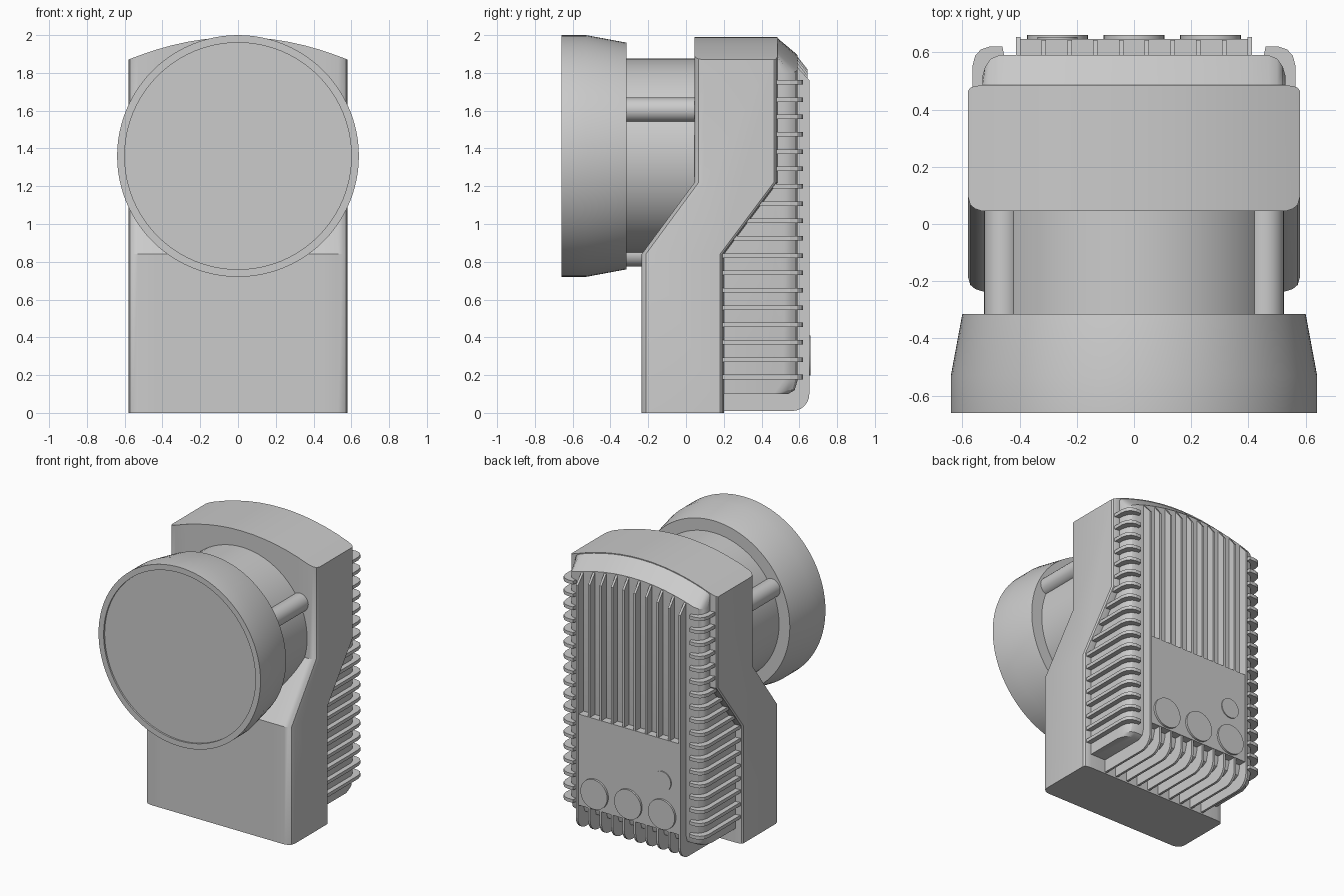
import bpy, bmesh
from math import sin, cos, pi, radians

cube = bpy.data.objects.get("Cube")
if cube:
    bpy.data.objects.remove(cube)

grey = bpy.data.materials.new("light grey")
grey.use_nodes = True
grey.diffuse_color = (0.6, 0.6, 0.6, 1)
grey.node_tree.nodes["Principled BSDF"].inputs["Base Color"].default_value = (0.6, 0.6, 0.6, 1)


def loft(name, rings, smooth=True):
    """Skin a list of equal-length point rings and cap both ends."""
    bm = bmesh.new()
    rows = [[bm.verts.new(p) for p in ring] for ring in rings]
    n = len(rows[0])
    for a, b in zip(rows, rows[1:]):
        for i in range(n):
            j = (i + 1) % n
            bm.faces.new((a[i], a[j], b[j], b[i]))
    bm.faces.new(rows[0])
    bm.faces.new(rows[-1])
    bmesh.ops.recalc_face_normals(bm, faces=bm.faces)
    mesh = bpy.data.meshes.new(name)
    bm.to_mesh(mesh)
    bm.free()
    mesh.materials.append(grey)
    obj = bpy.data.objects.new(name, mesh)
    bpy.context.collection.objects.link(obj)
    if smooth:
        bpy.ops.object.select_all(action='DESELECT')
        obj.select_set(True)
        bpy.context.view_layer.objects.active = obj
        bpy.ops.object.shade_smooth_by_angle(angle=radians(30))
    return obj


def lathe(name, profile, cx, cz, n):
    """Turn (radius, y) points about an axis along y."""
    return loft(name, [[(cx + r * cos(2 * pi * i / n), y, cz + r * sin(2 * pi * i / n))
                        for i in range(n)] for r, y in profile])


def arch(x):
    """Height of the curved top at x."""
    return 1.99 - 0.12 * (x / 0.58) ** 2


def stations(edge, inner):
    """Symmetric x positions: even steps inside, rounded corners outside."""
    mid = [(inner * i / 6, 0) for i in range(-6, 7)]
    return [(-x, d) for x, d in reversed(edge)] + mid + edge


# Front housing: stepped side profile with arched top and rounded corners
rings = []
for x, d in stations([(0.555, 0.008), (0.572, 0.022), (0.58, 0.05)], 0.53):
    f, b, t = d, d * 0.4, arch(x)
    rings.append([(x, y, z) for y, z in (
        (-0.235 + f, 0), (-0.235 + f, 0.84), (0.045 + f, 1.22), (0.045 + f, t),
        (0.485 - b, t), (0.485 - b, 1.22), (0.2 - b, 0.84), (0.2 - b, 0))])
loft("housing", rings)

# Rear body with a sloping shoulder and rounded rear corners
rings = []
for x, d in stations([(0.5, 0.012), (0.52, 0.04), (0.53, 0.075)], 0.47):
    t = arch(x)
    rings.append([(x, y, z) for y, z in (
        (0.1, 0.1), (0.1, 0.8), (0.35, 1.2), (0.35, t - 0.01), (0.48, t - 0.002),
        (0.59 - d, t - 0.095), (0.59 - d, 0.17), (0.575 - d, 0.12), (0.54 - d, 0.1))])
loft("rear_body", rings)

# Horizontal cooling fins wrapping both rear corners
for k in range(18):
    z = 0.19 + k * 0.0918
    step = min(max((z - 0.84) / 0.38, 0), 1)
    y0 = 0.19 + 0.28 * step
    outline = [(0.45, y0), (0.565, y0), (0.565, 0.55), (0.555, 0.588), (0.535, 0.61),
               (0.505, 0.62), (0.46, 0.62), (0.45, 0.57)]
    for side, s in (("left", 1), ("right", -1)):
        loft(f"{side}_side_fin", [[(s * x, y, z + h) for x, y in outline]
                                  for h in (-0.012, 0.012)], False)

# Vertical cooling fins down the back, curving under the rear body
for k in range(10):
    x = -0.405 + 0.09 * k
    tip = 0.653 if k in (0, 9) else 0.643
    t = arch(x)
    corner = [(tip - 0.09 + 0.09 * sin(a), 0.1 - 0.09 * cos(a))
              for a in [i * pi / 12 for i in range(7)]]
    outline = [(0.18, 0.01)] + corner + [(tip, t - 0.17), (0.588, t - 0.1),
                                         (0.55, t - 0.15), (0.55, 0.14), (0.18, 0.14)]
    loft("back_fin", [[(x + w, y, z) for y, z in outline] for w in (-0.008, 0.008)], False)

# Connector panel with round covers
loft("connector_panel", [[(x, y, z) for x, z in ((-0.4, 0.19), (0.4, 0.19), (0.4, 0.84), (-0.4, 0.84))]
                         for y in (0.57, 0.646)], False)
for x, z, r, y in ((-0.267, 0.305, 0.106, 0.66), (0, 0.305, 0.106, 0.66),
                   (0.267, 0.305, 0.106, 0.66), (-0.267, 0.54, 0.07, 0.653)):
    lathe("round_cover", [(r, 0.63), (r, y)], x, z, 40)

# Dish with a slightly recessed front cover
lathe("dish", [(0.6, -0.648), (0.6, -0.66), (0.64, -0.66), (0.64, -0.53), (0.6, -0.315)],
      0, 1.36, 96)

# Neck between dish and housing, with three rounded lugs
lathe("neck", [(0.515, -0.33), (0.515, 0.1)], 0, 1.36, 72)
for a in (28, 152, 270):
    lathe("neck_lug", [(0.065, -0.33), (0.065, 0.1)],
          0.52 * cos(radians(a)), 1.36 + 0.52 * sin(radians(a)), 24)
